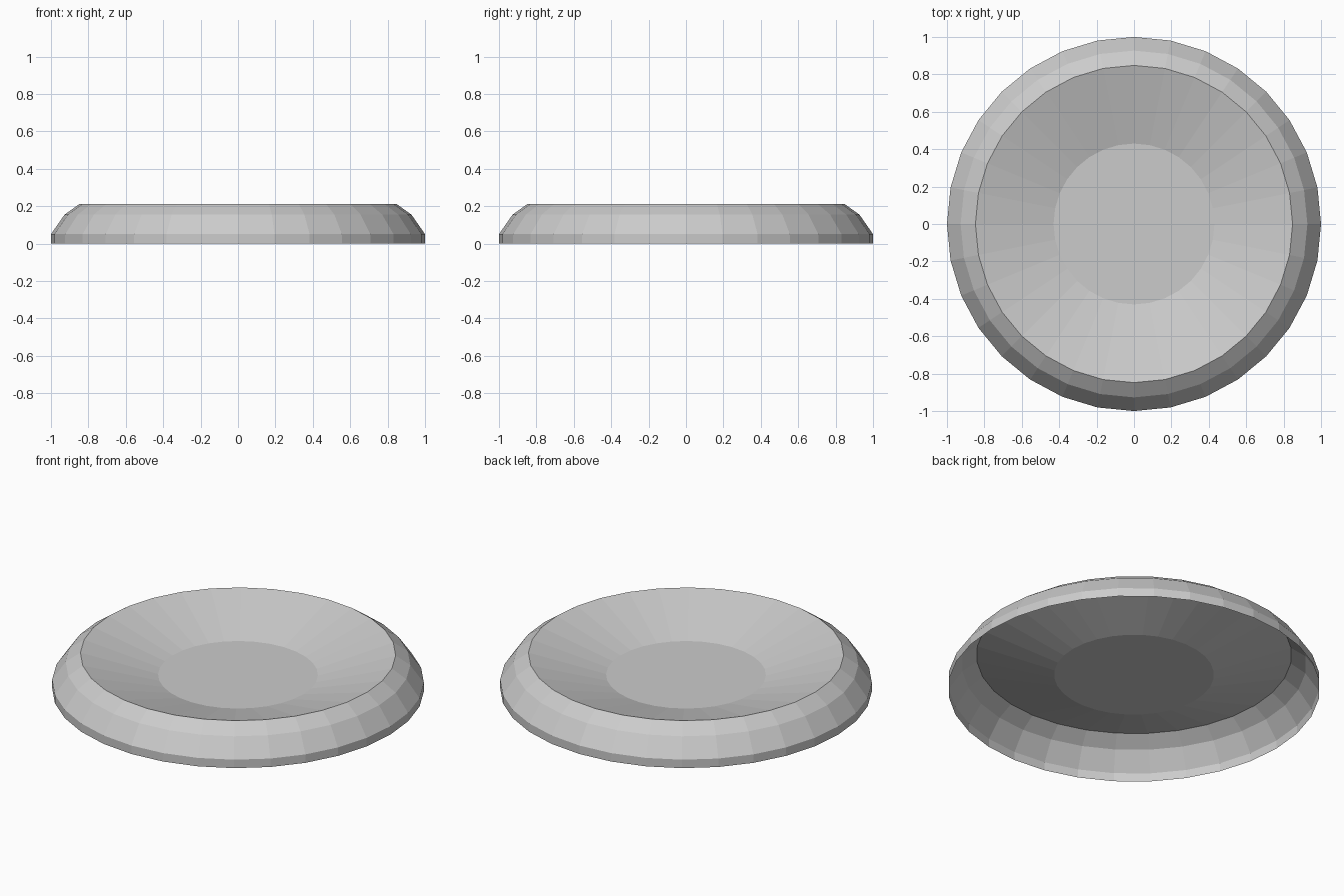
import bpy, bmesh
from math import cos, sin, pi

if "Cube" in bpy.data.objects:
    bpy.data.objects.remove(bpy.data.objects["Cube"])

SIDES = 32

# Open-bottomed dish: profile (radius, height) from the foot over the rim to the sunken floor
PROFILE = [(1.0, 0.0), (1.0, 0.05), (0.927, 0.155), (0.848, 0.211), (0.43, 0.088)]

bm = bmesh.new()
rings = [[bm.verts.new((r * cos(2 * pi * i / SIDES), r * sin(2 * pi * i / SIDES), z))
          for i in range(SIDES)] for r, z in PROFILE]

# Outer wall, bevelled rim and sloping inside
for lower, upper in zip(rings, rings[1:]):
    for i in range(SIDES):
        j = (i + 1) % SIDES
        bm.faces.new((lower[i], lower[j], upper[j], upper[i]))

# Flat round floor
bm.faces.new(rings[-1])

mesh = bpy.data.meshes.new("dish")
bm.to_mesh(mesh)
bm.free()
dish = bpy.data.objects.new("dish", mesh)
bpy.context.collection.objects.link(dish)
